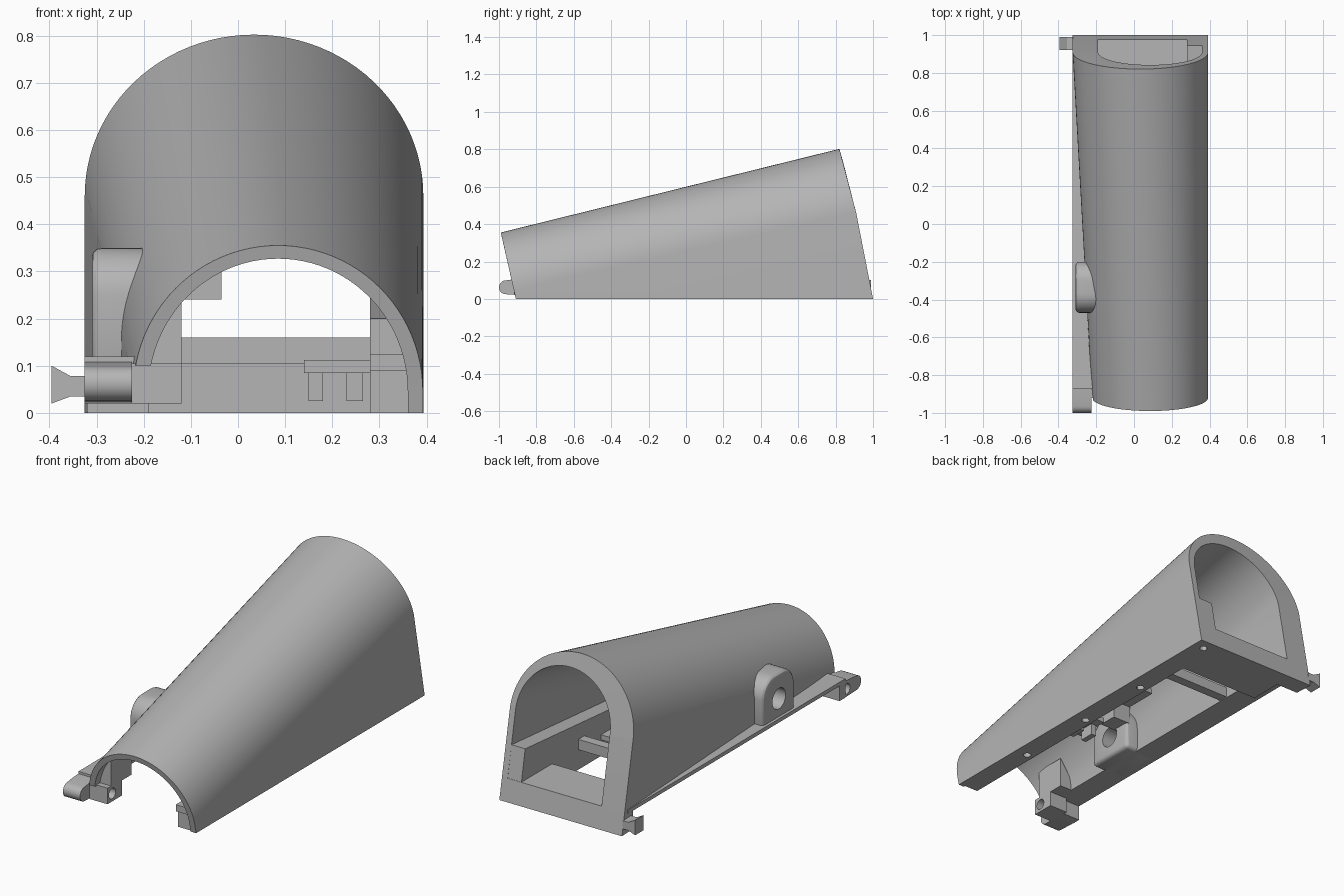
import bpy, bmesh, math
from mathutils import Vector

cube = bpy.data.objects.get("Cube")
if cube:
    bpy.data.objects.remove(cube, do_unlink=True)

mat = bpy.data.materials.new("matte grey")
GREY = (0.46, 0.46, 0.46, 1)
mat.use_nodes = True
mat.diffuse_color = GREY
mat.node_tree.nodes["Principled BSDF"].inputs["Base Color"].default_value = GREY


def finish(name, bm):
    bmesh.ops.recalc_face_normals(bm, faces=bm.faces)
    mesh = bpy.data.meshes.new(name)
    bm.to_mesh(mesh)
    bm.free()
    obj = bpy.data.objects.new(name, mesh)
    bpy.context.collection.objects.link(obj)
    mesh.materials.append(mat)
    return obj


def activate(obj):
    bpy.ops.object.select_all(action="DESELECT")
    obj.select_set(True)
    bpy.context.view_layer.objects.active = obj


def smooth(obj):
    activate(obj)
    bpy.ops.object.shade_smooth_by_angle(angle=math.radians(30))


def prism(name, profile, place, a, b):
    """Extrude a 2D profile from a to b; place maps (u, v, depth) to 3D."""
    bm = bmesh.new()
    ends = [[bm.verts.new(place(u, v, d)) for u, v in profile] for d in (a, b)]
    n = len(profile)
    for ring in ends:
        bm.faces.new(ring)
    for i in range(n):
        j = (i + 1) % n
        bm.faces.new((ends[0][i], ends[0][j], ends[1][j], ends[1][i]))
    return finish(name, bm)


def along_x(u, v, d):
    return (d, u, v)


def along_y(u, v, d):
    return (u, d, v)


def along_z(u, v, d):
    return (u, v, d)


def box(name, x, y, z):
    return prism(name, [(y[0], z[0]), (y[1], z[0]), (y[1], z[1]), (y[0], z[1])], along_x, *x)


def circle(u, v, r, n=24):
    return [(u + r * math.cos(math.tau * i / n), v + r * math.sin(math.tau * i / n)) for i in range(n)]


def cut(obj, cutters):
    for cutter in cutters:
        mod = obj.modifiers.new("cut", "BOOLEAN")
        mod.operation = "DIFFERENCE"
        mod.solver = "EXACT"
        mod.object = cutter
        activate(obj)
        bpy.ops.object.modifier_apply(modifier=mod.name)
        bpy.data.objects.remove(cutter, do_unlink=True)


# Tapered arched cover: outer cone-like skin around a straight inner tunnel
def section(cx, r, spring, rise, base_y, n=48):
    pts = [Vector((cx - r, base_y, 0))]
    for i in range(n + 1):
        a = math.pi * (1 - i / n)
        s = math.sin(a)
        pts.append(Vector((cx + r * math.cos(a), spring[0] + rise[0] * s, spring[1] + rise[1] * s)))
    return pts + [Vector((cx + r, base_y, 0))]


FRONT, BACK = (-0.92, 0.045), (0.91, 0.46)
rings = [
    section(0.085, 0.307, FRONT, (-0.07, 0.31), -0.91),
    section(0.034, 0.359, BACK, (-0.09, 0.342), 1.0),
    section(0.085, 0.275, BACK, (-0.068, 0.265), 1.0),
    section(0.085, 0.275, FRONT, (-0.064, 0.282), -0.91),
]
bm = bmesh.new()
loops = [[bm.verts.new(p) for p in ring] for ring in rings]
for k in range(4):
    a, b = loops[k], loops[(k + 1) % 4]
    for i in range(len(a) - 1):
        bm.faces.new((a[i], a[i + 1], b[i + 1], b[i]))
for i in (0, -1):
    bm.faces.new([loop[i] for loop in loops])
cover = finish("arched_cover", bm)

# Side boss with rounded top, carried through to the tunnel
boss_mid, boss_half, boss_top, corner = -0.335, 0.135, 0.35, 0.1
profile = [(boss_mid - boss_half, 0.1), (boss_mid + boss_half, 0.1)]
for side, start in ((1, 0), (-1, 90)):
    for i in range(9):
        a = math.radians(start + 90 * i / 8)
        profile.append((boss_mid + side * (boss_half - corner) + corner * math.cos(a),
                        boss_top - corner + corner * math.sin(a)))
boss = prism("side_boss", profile, along_x, -0.31, -0.12)
bev = boss.modifiers.new("round", "BEVEL")
bev.width, bev.segments = 0.02, 3
bev.limit_method, bev.angle_limit = "ANGLE", math.radians(50)
activate(boss)
bpy.ops.object.modifier_apply(modifier="round")
for part in (boss, cover):
    cut(part, [prism("bore", circle(boss_mid, 0.215, 0.055), along_x, -0.5, 0.0)])

# The right wall stops short of the ground, except at the rear frame
cut(cover, [box("wall_relief", (-0.5, -0.1), (-1.2, 0.9), (-0.1, 0.1))])
prism("right_flange", [(-0.325, 0.95), (-0.325, -0.87), (-0.19, -0.87), (-0.19, 0.95)], along_z, 0.1, 0.12)

# Hanging inner block beside the boss
box("inner_block", (-0.14, -0.035), (-0.3, -0.2), (0.24, 0.38))

# Rail and ledge along the left wall
left_rail = box("left_rail", (0.28, 0.365), (-0.9, 0.73), (0, 0.11))
cut(left_rail, [prism("screw", circle(0.32, y, 0.02, 12), along_z, -0.1, 0.04) for y in (0.43, 0.0, -0.46)])
box("left_rail_lip", (0.28, 0.38), (-0.92, -0.8), (0.09, 0.125))
prism("left_ledge", [(0.02, 0.1), (0.979, 0.1), (0.945, 0.28), (0.02, 0.2)], along_x, 0.28, 0.36)

# Rear floor with screw holes, and the raised bar in front of it
floor = prism("rear_floor", [(0.72, 0), (1.0, 0), (0.9775, 0.115), (0.72, 0.115)], along_x, -0.19, 0.36)
cut(floor, [prism("screw", circle(0.33, 0.94, 0.02, 12), along_z, -0.1, 0.04)])
box("cross_bar", (-0.2, 0.3), (0.45, 0.5), (0.105, 0.16))

# Latch plates on the left rail with hooks below
for y in (-0.25, 0.13):
    box("latch_plate", (0.14, 0.29), (y, y + 0.18), (0.085, 0.112))
for x, width in ((0.15, 0.03), (0.23, 0.035)):
    box("latch_hook", (x, x + width), (-0.2, -0.12), (0.025, 0.09))

# Front hinge lug: rounded nose, inner knuckle and a cross pin hole
nose = [(-0.83, 0.02), (-0.83, 0.11), (-0.92, 0.105)]
nose += [(-0.963 + 0.037 * math.cos(a), 0.062 + 0.037 * math.sin(a))
         for a in (math.radians(90 + 18 * i) for i in range(11))]
lug = prism("hinge_lug", nose, along_x, -0.325, -0.225)
knuckle = box("hinge_knuckle", (-0.226, -0.12), (-0.92, -0.8), (0.02, 0.105))
for part in (lug, knuckle):
    cut(part, [prism("pin", circle(-0.88, 0.062, 0.028), along_x, -0.5, 0.0)])
box("lug_base", (-0.325, -0.205), (-0.87, -0.82), (0.02, 0.12))

# Gusset rising from the knuckle to the roof
prism("knuckle_gusset", [(-0.19, 0.1), (-0.12, 0.1), (-0.12, 0.26), (-0.19, 0.16)], along_y, -0.89, -0.72)

# Rear dovetail tab
prism("dovetail_tab", [(-0.32, 0.035), (-0.355, 0.035), (-0.395, 0.02), (-0.395, 0.1),
                       (-0.355, 0.078), (-0.32, 0.078)], along_y, 0.92, 0.99)

for part in (cover, boss, lug, knuckle, floor, left_rail):
    smooth(part)
